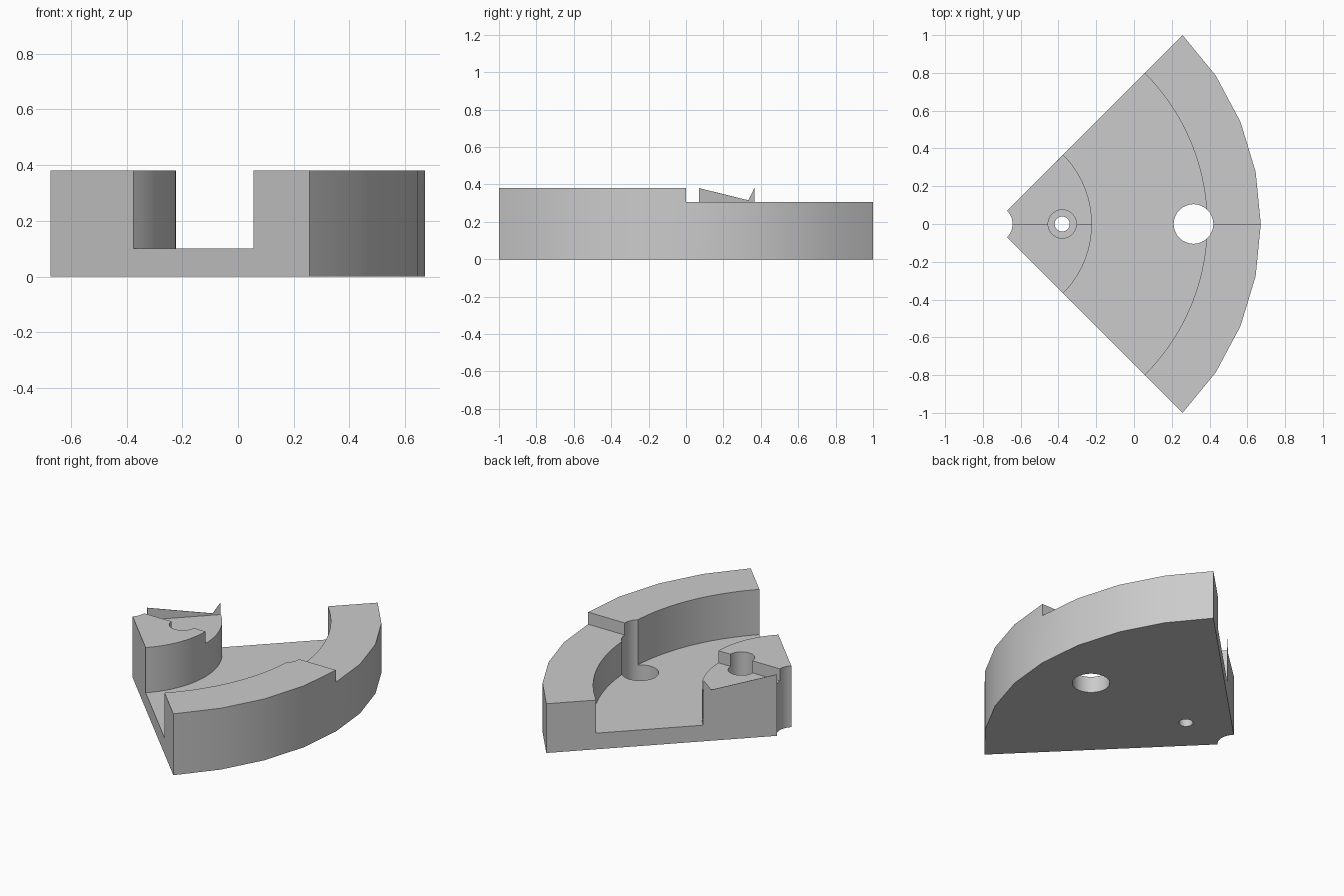
import bpy, bmesh, math
from mathutils import Vector

if "Cube" in bpy.data.objects:
    bpy.data.objects.remove(bpy.data.objects["Cube"], do_unlink=True)

APEX = -0.743
R_BORE, R_HUB, R_RING, R_OUT = 0.1, 0.52, 1.13, math.sqrt(2)
FLOOR, LOW, TOP = 0.1, 0.305, 0.38

grey = bpy.data.materials.new("plain grey")
grey.use_nodes = True
grey.diffuse_color = (0.6, 0.6, 0.6, 1)
grey.node_tree.nodes["Principled BSDF"].inputs["Base Color"].default_value = (0.6, 0.6, 0.6, 1)


def arc(r, a0, a1, n, cx=APEX):
    """Points along an arc, angles in degrees."""
    angles = [math.radians(a0 + (a1 - a0) * i / n) for i in range(n + 1)]
    return [(cx + r * math.cos(a), r * math.sin(a)) for a in angles]


def extrude(name, points, offset):
    """Solid made by sweeping a closed outline along an offset."""
    bm = bmesh.new()
    face = bm.faces.new([bm.verts.new(p) for p in points])
    swept = bmesh.ops.extrude_face_region(bm, geom=[face])
    verts = [g for g in swept["geom"] if isinstance(g, bmesh.types.BMVert)]
    bmesh.ops.translate(bm, verts=verts, vec=offset)
    bmesh.ops.recalc_face_normals(bm, faces=bm.faces[:])
    mesh = bpy.data.meshes.new(name)
    bm.to_mesh(mesh)
    bm.free()
    mesh.materials.append(grey)
    obj = bpy.data.objects.new(name, mesh)
    bpy.context.collection.objects.link(obj)
    return obj


def prism(name, outline, z0, z1):
    return extrude(name, [(x, y, z0) for x, y in outline], Vector((0, 0, z1 - z0)))


def hole(name, x, r, z0, n):
    return prism(name, arc(r, 0, 360, n, x)[:-1], z0, 1)


# Quarter sector block with a faceted rim and a rounded bore
body = prism("sector_block", arc(R_OUT, -45, 45, 8) + arc(R_BORE, 45, -45, 12), 0, TOP)

# Groove, half-height step and holes
cutters = [
    prism("groove_cutter", arc(R_RING, -60, 60, 48) + arc(R_HUB, 60, -60, 32), FLOOR, 1),
    prism("step_cutter", [(-2, 0), (2, 0), (2, 2), (-2, 2)], LOW, 1),
    hole("large_hole_cutter", 0.315, 0.105, -1, 32),
    hole("small_hole_cutter", -0.38, 0.04, -1, 16),
    hole("counterbore_cutter", -0.38, 0.075, FLOOR, 32),
]
bpy.ops.object.select_all(action='DESELECT')
bpy.context.view_layer.objects.active = body
body.select_set(True)
for cutter in cutters:
    mod = body.modifiers.new(cutter.name, 'BOOLEAN')
    mod.operation = 'DIFFERENCE'
    mod.solver = 'EXACT'
    mod.object = cutter
    bpy.ops.object.modifier_apply(modifier=mod.name)
    bpy.data.objects.remove(cutter, do_unlink=True)
bpy.ops.object.shade_smooth_by_angle(angle=math.radians(30))

# Thin notched fin standing on the hub's back edge
profile = [(0.071, LOW), (0.367, LOW), (0.367, TOP), (0.335, 0.315), (0.071, TOP)]
extrude("hub_fin", [(APEX + y, y, z) for y, z in profile], Vector((0.002, -0.002, 0)))
